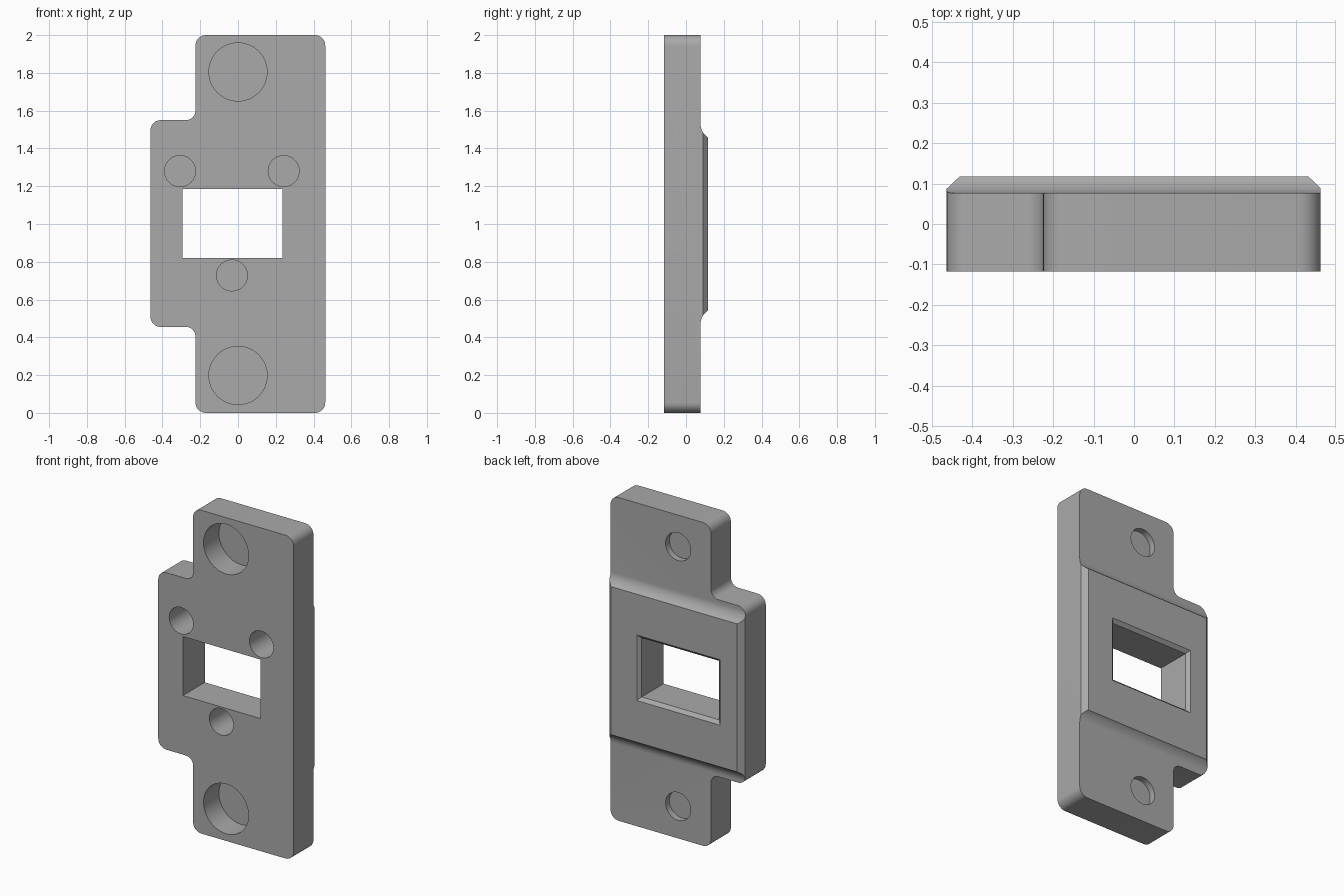
import bpy, bmesh
from math import sin, cos, pi
from mathutils import Vector

cube = bpy.data.objects.get("Cube")
if cube:
    bpy.data.objects.remove(cube, do_unlink=True)

grey = bpy.data.materials.new("plain_grey")
grey.use_nodes = True
colour = (0.4, 0.4, 0.4, 1)
grey.diffuse_color = colour
grey.node_tree.nodes["Principled BSDF"].inputs["Base Color"].default_value = colour

FRONT, PLATE_BACK, PAD_BACK = -0.117, 0.077, 0.117


def place(axis, a, b, d):
    """Put a 2D profile point (a, b) at depth d along the axis."""
    return {"x": (d, a, b), "y": (a, d, b), "z": (a, b, d)}[axis]


def loft(name, axis, rings):
    """Solid through matching rings, given as (depth, points)."""
    bm = bmesh.new()
    loops = [[bm.verts.new(place(axis, a, b, d)) for a, b in pts] for d, pts in rings]
    n = len(loops[0])
    for lo, hi in zip(loops, loops[1:]):
        for i in range(n):
            j = (i + 1) % n
            bm.faces.new((lo[i], lo[j], hi[j], hi[i]))
    bm.faces.new(loops[0])
    bm.faces.new(loops[-1])
    bmesh.ops.recalc_face_normals(bm, faces=bm.faces)
    mesh = bpy.data.meshes.new(name)
    bm.to_mesh(mesh)
    bm.free()
    mesh.materials.append(grey)
    obj = bpy.data.objects.new(name, mesh)
    bpy.context.collection.objects.link(obj)
    return obj


def prism(name, axis, pts, lo, hi):
    return loft(name, axis, [(lo, pts), (hi, pts)])


def rounded(corners, steps=8):
    """Outline with a circular arc at each right-angled corner (a, b, radius)."""
    out = []
    for i, (a, b, r) in enumerate(corners):
        p = Vector((a, b))
        u = (Vector(corners[i - 1][:2]) - p).normalized() * r
        v = (Vector(corners[(i + 1) % len(corners)][:2]) - p).normalized() * r
        for k in range(steps + 1):
            t = pi / 2 * k / steps
            out.append(tuple(p + u + v - v * cos(t) - u * sin(t)))
    return out


def circle(x, z, r, n=48):
    return [(x + r * cos(2 * pi * i / n), z + r * sin(2 * pi * i / n)) for i in range(n)]


def rect(x0, x1, z0, z1, grow=0):
    return [(x0 - grow, z0 - grow), (x1 + grow, z0 - grow),
            (x1 + grow, z1 + grow), (x0 - grow, z1 + grow)]


def combine(target, cutter, operation):
    cutter.hide_render = True
    mod = target.modifiers.new("cut", "BOOLEAN")
    mod.operation, mod.solver, mod.object = operation, "EXACT", cutter
    bpy.context.view_layer.objects.active = target
    bpy.ops.object.modifier_apply(modifier=mod.name)
    bpy.data.objects.remove(cutter, do_unlink=True)


# Plate outline with the side tab
r = 0.055
outline = rounded([(-0.225, 0, r), (0.462, 0, r), (0.462, 2, r), (-0.225, 2, r),
                   (-0.225, 1.55, 0.05), (-0.464, 1.55, r),
                   (-0.464, 0.455, r), (-0.225, 0.455, 0.05)])
plate = prism("mounting_plate", "y", outline, FRONT, PAD_BACK)

# Side profile: raised back pad with concave ends
flare = []
for k in range(9):
    t = pi / 3.4 * k / 8
    flare.append((PLATE_BACK + 0.097 * (1 - cos(t)), 0.472 + 0.087 * sin(t)))
flare.append((PAD_BACK, 0.542))
side = [(-0.3, -0.1), (PLATE_BACK, -0.1)] + flare
side += [(y, 2 - z) for y, z in reversed(flare)] + [(PLATE_BACK, 2.1), (-0.3, 2.1)]
combine(plate, prism("side_profile", "x", side, -1, 1), "INTERSECT")

# Bevels along the long edges of the pad
half = [(0.6, -0.3), (0.6, -0.05), (0.466, -0.05), (0.466, 0.085), (0.41, 0.138)]
top = half + [(-x, y) for x, y in reversed(half)]
combine(plate, prism("edge_bevels", "z", top, -0.2, 2.2), "INTERSECT")

# Window, chamfered at the back
window = (-0.295, 0.235, 0.82, 1.185)
combine(plate, loft("window_cutter", "y", [
    (-0.3, rect(*window)), (PAD_BACK - 0.02, rect(*window)),
    (PAD_BACK + 0.02, rect(*window, grow=0.04))]), "DIFFERENCE")

# Screw recesses: wide in front, narrow behind, thin wall between
for z in (0.198, 1.805):
    combine(plate, prism("recess_cutter", "y", circle(0, z, 0.154), -0.3, 0.033), "DIFFERENCE")
    combine(plate, prism("screw_cutter", "y", circle(0, z, 0.086), 0.039, 0.3), "DIFFERENCE")

# Three small blind holes around the window
for x, z in ((-0.307, 1.28), (0.242, 1.28), (-0.032, 0.728)):
    combine(plate, prism("pin_cutter", "y", circle(x, z, 0.082), -0.3, 0.095), "DIFFERENCE")

bpy.ops.object.select_all(action="DESELECT")
plate.select_set(True)
bpy.context.view_layer.objects.active = plate
bpy.ops.object.shade_smooth_by_angle(angle=pi / 7)
